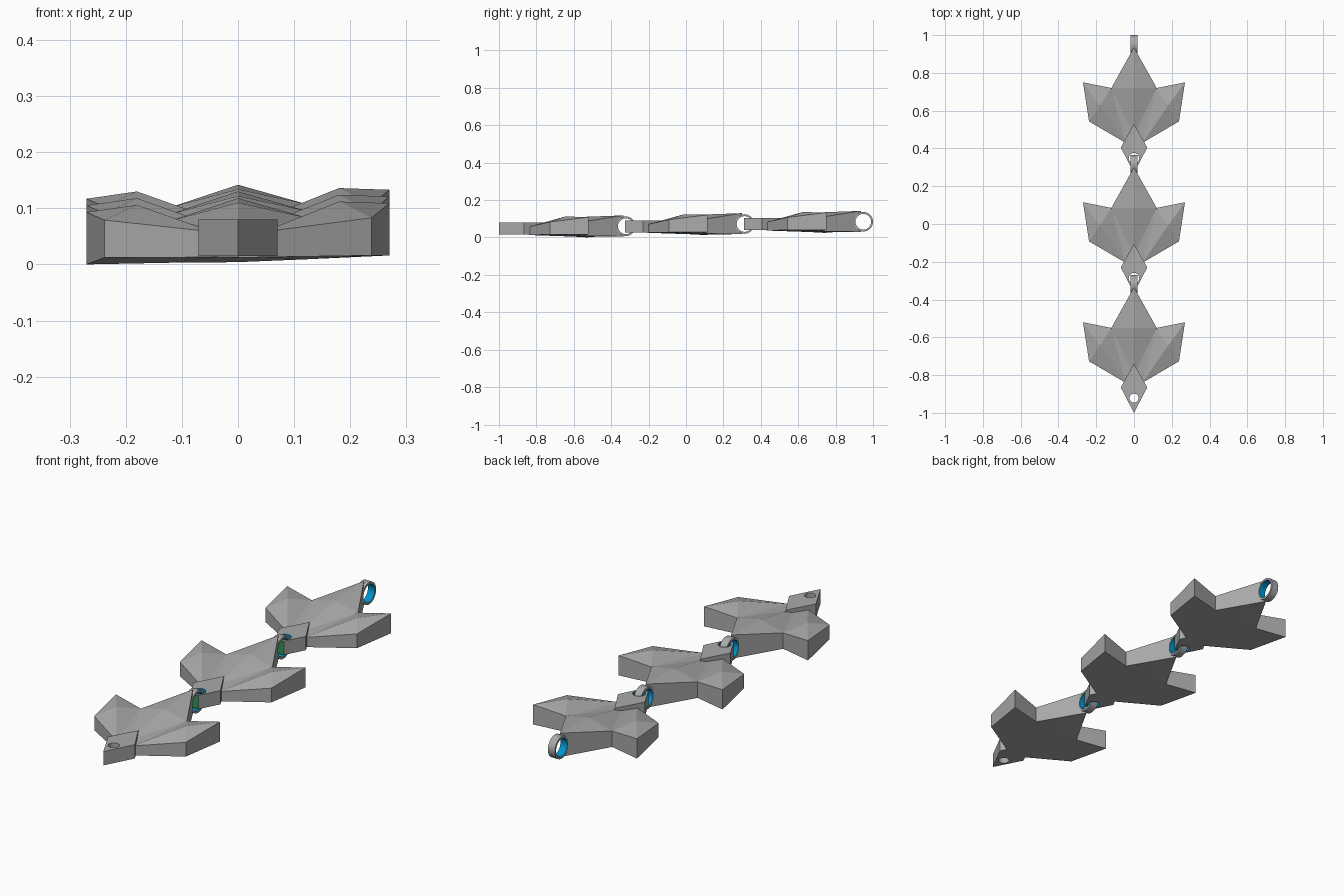
import bpy, bmesh, math
from mathutils import Matrix, Vector

if "Cube" in bpy.data.objects:
    bpy.data.objects.remove(bpy.data.objects["Cube"])

STEP_Y, STEP_Z = 0.635, 0.012
RING_Y, RING_Z, RING_IN, RING_OUT = -0.322, 0.060, 0.042, 0.052


def material(name, color):
    m = bpy.data.materials.new(name)
    m.diffuse_color = (*color, 1)
    m.use_nodes = True
    m.node_tree.nodes["Principled BSDF"].inputs["Base Color"].default_value = m.diffuse_color
    return m


MATS = [material("grey", (0.40, 0.40, 0.40)),
        material("blue", (0.0, 0.30, 0.62)),
        material("green", (0.03, 0.30, 0.08))]


def make_object(name, bm):
    bmesh.ops.recalc_face_normals(bm, faces=bm.faces[:])
    me = bpy.data.meshes.new(name)
    bm.to_mesh(me)
    bm.free()
    for m in MATS:
        me.materials.append(m)
    ob = bpy.data.objects.new(name, me)
    bpy.context.collection.objects.link(ob)
    return ob


def cylinder(name, radius, depth, centre, axis, segments=32):
    bm = bmesh.new()
    rot = Matrix.Rotation(math.pi / 2, 4, 'Y') if axis == 'X' else Matrix()
    bmesh.ops.create_cone(bm, cap_ends=True, segments=segments, radius1=radius,
                          radius2=radius, depth=depth,
                          matrix=Matrix.Translation(centre) @ rot)
    return make_object(name, bm)


def cut(ob, radius, centre, axis, wall_material):
    """Bore a round hole and colour its wall."""
    cutter = cylinder("hole_cutter", radius, 1.0, centre, axis)
    cutter.hide_render = True
    mod = ob.modifiers.new("hole", 'BOOLEAN')
    mod.operation, mod.solver, mod.object = 'DIFFERENCE', 'EXACT', cutter
    bpy.context.view_layer.update()
    dg = bpy.context.evaluated_depsgraph_get()
    new = bpy.data.meshes.new_from_object(ob.evaluated_get(dg))
    ob.modifiers.clear()
    ob.data = new
    bpy.data.objects.remove(cutter)
    a = Vector((0, 1, 1)) if axis == 'X' else Vector((1, 1, 0))
    for p in new.polygons:
        if all(abs(((new.vertices[v].co - Vector(centre)) * a).length - radius) < 1e-3
               for v in p.vertices) and ((p.center - Vector(centre)) * a).length > 0.5 * radius:
            p.material_index = wall_material


def leaf(name, dy, dz):
    # top points: x, y, top z and bottom z; each side tilts slightly
    mid = {"root": (0, -0.80, 0.060, 0.012), "ridge": (0, -0.55, 0.110, 0.004),
           "tip": (0, -0.335, 0.118, 0.006)}
    side = {"base": (0.045, -0.84, 0.058, 0.013), "front": (0.238, -0.727, 0.081, 0.014),
            "outer": (0.27, -0.52, 0.101, 0.008), "valley": (0.12, -0.55, 0.081, 0.006),
            "peak": (0.18, -0.645, 0.109, None)}
    bm = bmesh.new()
    top, bot = {}, {}

    def add(key, x, y, zt, zb, roll=0):
        top[key] = bm.verts.new((x, y + dy, zt + dz + roll))
        if zb is not None:
            bot[key] = bm.verts.new((x, y + dy, max(0, zb + dz + roll)))

    for k, p in mid.items():
        add(k, *p)
    for s in (-1, 1):
        for k, (x, y, zt, zb) in side.items():
            tilt = 0.008 if k == "outer" else 0.003 if k in ("valley", "peak", "front") else 0
            if k == "front":
                tilt = 0.002
            add((k, s), s * x, y, zt, zb, s * tilt)
    # upper facets, mirrored on both sides
    for s in (-1, 1):
        b, f, o, v, p = [(k, s) for k in ("base", "front", "outer", "valley", "peak")]
        for tri in ((b, f, p), (f, o, p), (o, v, p), (v, b, p), (b, v, "root"),
                    (root := "root", v, "ridge"), ("ridge", v, "tip")):
            bm.faces.new([top[k] for k in tri])
        for tri in ((b, f, v), (f, o, v), (b, v, "root"), ("root", v, "ridge"),
                    ("ridge", v, "tip")):
            bm.faces.new([bot[k] for k in tri])
        # side walls
        rim = ["root", b, f, o, v, "tip"]
        for k, n in zip(rim, rim[1:]):
            bm.faces.new((top[k], top[n], bot[n], bot[k]))
    ob = make_object(name, bm)
    cut(ob, RING_IN, (0, RING_Y + dy, RING_Z + dz), 'X', 1)
    return ob


def diamond(name, dy, dz, linked):
    # diamond plate; linked ones have a blunt tip that clears the ring before
    front = [(-0.021, -0.96), (0.021, -0.96)] if linked else [(0, -1.0)]
    pts = front + [(0.07, -0.865), (0, -0.74), (-0.07, -0.865)]
    bm = bmesh.new()
    face = bm.faces.new([bm.verts.new((x, y + dy, 0.015 + dz)) for x, y in pts])
    ext = bmesh.ops.extrude_face_region(bm, geom=[face])
    verts = [g for g in ext["geom"] if isinstance(g, bmesh.types.BMVert)]
    bmesh.ops.translate(bm, verts=verts, vec=(0, 0, 0.065))
    if linked:
        for f in bm.faces:
            if all(abs(v.co.y - dy + 0.96) < 1e-4 for v in f.verts):
                f.material_index = 2
    ob = make_object(name, bm)
    r = 0.028 if linked else 0.024
    cut(ob, r, (0, -0.922 + dy, 0.05 + dz), 'Z', 1 if linked else 0)


def ring(name, dy, dz, segments=32):
    # flat band standing upright, blue on the inside
    bm = bmesh.new()
    loops = []
    for i in range(segments):
        a = 2 * math.pi * i / segments
        loops.append([bm.verts.new((x, RING_Y + dy + r * math.cos(a), RING_Z + dz + r * math.sin(a)))
                      for x, r in ((-0.018, RING_IN), (0.018, RING_IN),
                                   (0.018, RING_OUT), (-0.018, RING_OUT))])
    for i in range(segments):
        p, q = loops[i], loops[(i + 1) % segments]
        for j in range(4):
            k = (j + 1) % 4
            f = bm.faces.new((p[j], p[k], q[k], q[j]))
            f.material_index = 1 if j == 0 else 0
            f.smooth = j in (0, 2)
    ob = make_object(name, bm)
    bpy.ops.object.select_all(action='DESELECT')
    ob.select_set(True)
    bpy.context.view_layer.objects.active = ob
    bpy.ops.object.shade_smooth_by_angle(angle=math.radians(30))


# chain of three leaf links
for n in range(3):
    dy, dz = n * STEP_Y, n * STEP_Z
    leaf(f"leaf_{n + 1}", dy, dz)
    diamond(f"stem_plate_{n + 1}", dy, dz, n > 0)
    ring(f"ring_{n + 1}", dy, dz)
